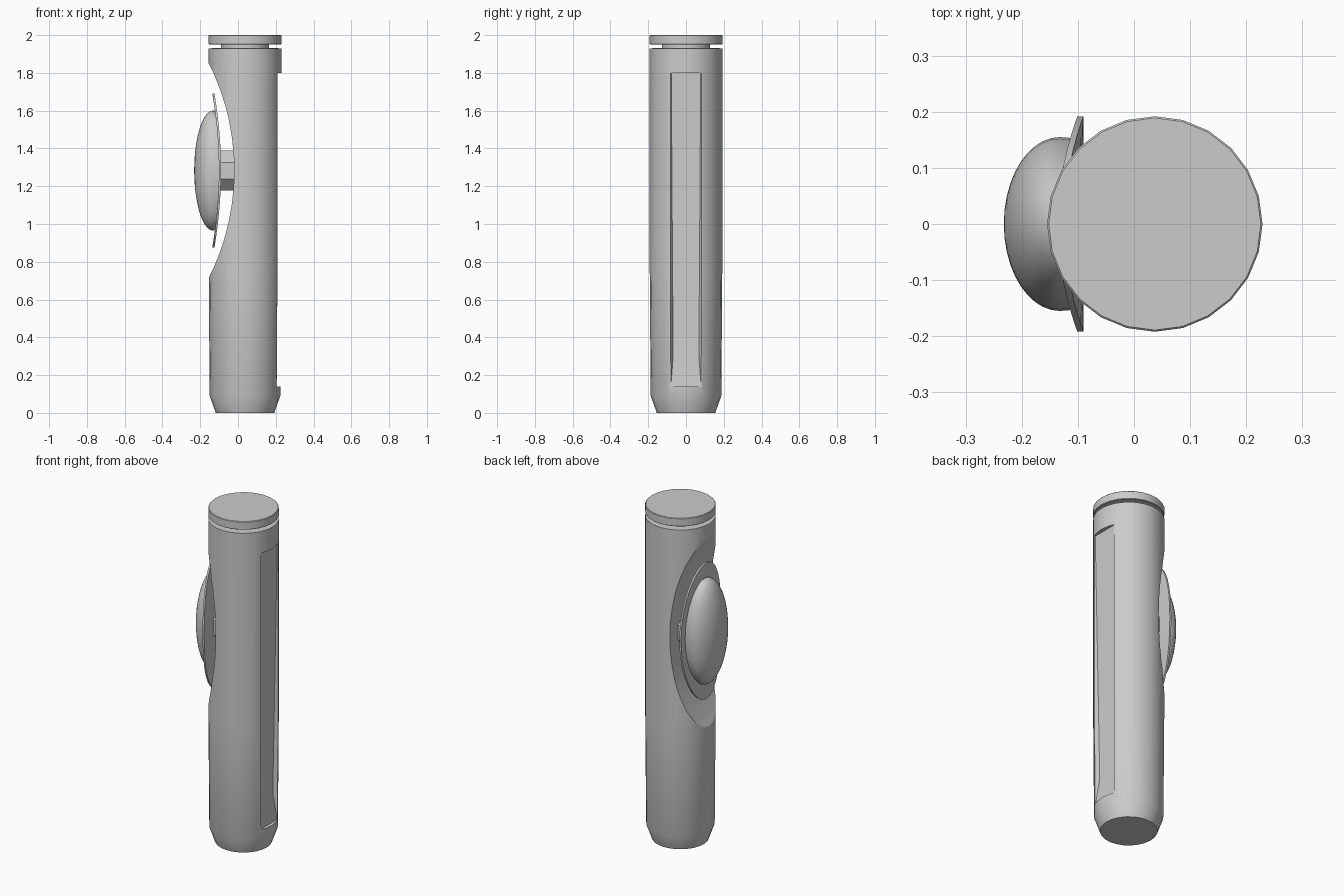
import bpy, bmesh
from math import sin, cos, pi, radians

if "Cube" in bpy.data.objects:
    bpy.data.objects.remove(bpy.data.objects["Cube"])

AXIS_X = 0.037   # centre line of the tube
BTN_Z = 1.283    # centre height of the button


def loft(name, rings, smooth=True):
    """Skin a list of equal-length point rings and cap both ends."""
    bm = bmesh.new()
    vs = [[bm.verts.new(p) for p in r] for r in rings]
    n = len(rings[0])
    for a, b in zip(vs, vs[1:]):
        for i in range(n):
            j = (i + 1) % n
            bm.faces.new((a[i], a[j], b[j], b[i]))
    bm.faces.new(vs[0])
    bm.faces.new(vs[-1])
    bmesh.ops.recalc_face_normals(bm, faces=bm.faces)
    me = bpy.data.meshes.new(name)
    bm.to_mesh(me)
    bm.free()
    ob = bpy.data.objects.new(name, me)
    bpy.context.collection.objects.link(ob)
    if smooth:
        shade(ob)
    return ob


def activate(ob):
    bpy.ops.object.select_all(action='DESELECT')
    ob.select_set(True)
    bpy.context.view_layer.objects.active = ob


def shade(ob):
    activate(ob)
    bpy.ops.object.shade_smooth_by_angle(angle=radians(24))


def lathe(name, profile, n=24, smooth=True):
    rings = [[(AXIS_X + r * cos(2 * pi * i / n), r * sin(2 * pi * i / n), z)
              for i in range(n)] for r, z in profile]
    return loft(name, rings, smooth)


def cut(ob, cutter):
    activate(ob)
    m = ob.modifiers.new("cut", 'BOOLEAN')
    m.object, m.operation, m.solver = cutter, 'DIFFERENCE', 'EXACT'
    bpy.ops.object.modifier_apply(modifier=m.name)
    bpy.data.objects.remove(cutter)


# tube body with tapered foot and the narrow neck under the cap
body = lathe("body", [(0.155, 0), (0.187, 0.09), (0.192, 0.75), (0.192, 1.93),
                      (0.127, 1.932), (0.127, 1.955)], smooth=False)

# curved scoop on the left side, running right through front to back
R = 1.27
arc = [radians(a) for a in range(-32, 33, 4)]
outline = [(-0.02 - R + R * cos(a) - 2 * (R - R * cos(a)) + (R - R * cos(a)) * 2,
            BTN_Z + R * sin(a)) for a in arc]
outline = [(-0.02 - R * (1 - cos(a)), BTN_Z + R * sin(a)) for a in arc]
outline += [(-0.5, outline[-1][1]), (-0.5, outline[0][1])]
cut(body, loft("scoop_cutter", [[(x, y, z) for x, z in outline] for y in (-0.4, 0.4)], False))

# long recess on the right side, deepest near the bottom
slot = [(1.80, 0.206, 0.078), (0.30, 0.183, 0.068), (0.14, 0.203, 0.08)]
cut(body, loft("recess_cutter",
               [[(f, -w, z), (f, w, z), (0.21, 0.083, z), (0.4, 0.083, z),
                 (0.4, -0.083, z), (0.21, -0.083, z)] for z, f, w in slot], False))
shade(body)

# end cap
lathe("end_cap", [(0.188, 1.95), (0.192, 1.953), (0.192, 1.997), (0.189, 2.0)])


# button backing plate, bent along its length
def bend(dz):
    return -0.21 * dz * dz


def oval(s, ry, rz, x, bent=1.0, n=32):
    pts = []
    for i in range(n):
        a = 2 * pi * i / n
        dz = s * rz * sin(a)
        pts.append((x + bent * bend(dz), s * ry * cos(a), BTN_Z + dz))
    return pts


steps = (0.03, 0.25, 0.5, 0.75, 1.0)
loft("button_plate", [oval(s, 0.192, 0.408, -0.101) for s in steps] +
     [oval(s, 0.192, 0.408, -0.09) for s in reversed(steps)])

# domed button sitting on the plate
dome = [oval(1, 0.152, 0.312, -0.097)]
for k in range(11):
    t = k / 10 * radians(88.5)
    dome.append(oval(cos(t), 0.155, 0.318, -0.132 - 0.1 * sin(t), 0))
loft("button_dome", dome)

# octagonal stem joining the button to the body
stem = [[(x, 0.114 * cos(pi / 8 + i * pi / 4), BTN_Z + 0.114 * sin(pi / 8 + i * pi / 4))
         for i in range(8)] for x in (-0.096, 0.0)]
loft("button_stem", stem)
